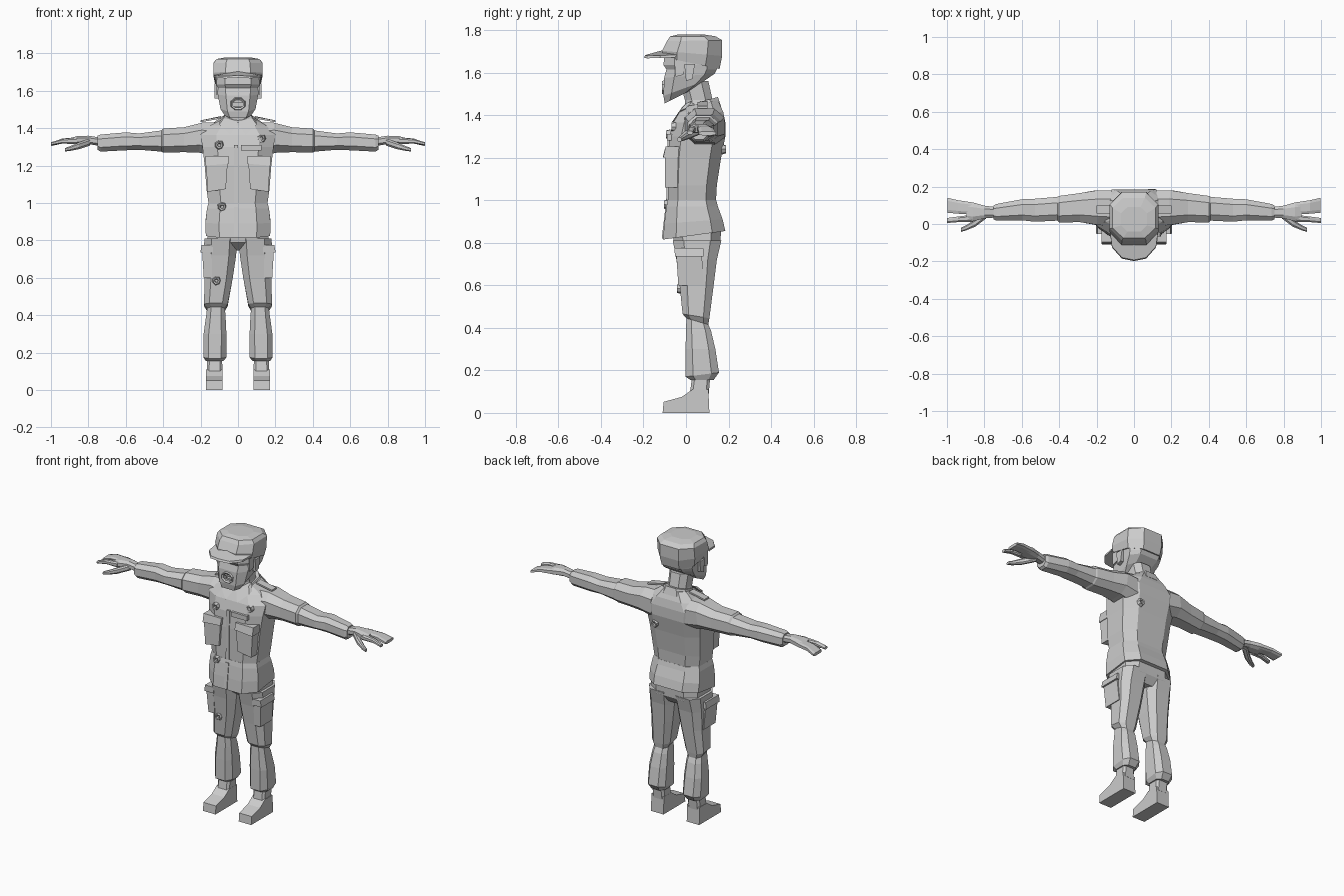
import bpy, bmesh, math
from mathutils import Vector, Matrix

grey = bpy.data.materials.new("plain grey")
grey.diffuse_color = (0.6, 0.6, 0.6, 1)


def finish(name, bm, mirror=False):
    bmesh.ops.recalc_face_normals(bm, faces=bm.faces)
    me = bpy.data.meshes.new(name)
    bm.to_mesh(me)
    bm.free()
    me.materials.append(grey)
    ob = bpy.data.objects.new(name, me)
    bpy.context.collection.objects.link(ob)
    if mirror:
        m = ob.modifiers.new("mirror", 'MIRROR')
        m.use_mirror_merge = False
    return ob


def loft(name, rows, axis='z', c=0.5, mirror=False):
    """Eight-sided tube; row = (t, a0, a1, b0, b1[, tilt along b or y])."""
    bm = bmesh.new()
    ring8 = [(1, -c), (1, c), (c, 1), (-c, 1), (-1, c), (-1, -c), (-c, -1), (c, -1)]
    rings = []
    for r in rows:
        t, a0, a1, b0, b1 = r[:5]
        tilt = r[5] if len(r) > 5 else 0
        ring = []
        for u, v in ring8:
            a = (a0 + a1) / 2 + u * (a1 - a0) / 2
            b = (b0 + b1) / 2 + v * (b1 - b0) / 2
            p = (a, b, t + tilt * v) if axis == 'z' else (t + tilt * v, a, b)
            ring.append(bm.verts.new(p))
        rings.append(ring)
    for lo, hi in zip(rings, rings[1:]):
        for i in range(8):
            j = (i + 1) % 8
            bm.faces.new((lo[i], lo[j], hi[j], hi[i]))
    bm.faces.new(rings[0][::-1])
    bm.faces.new(rings[-1])
    return finish(name, bm, mirror)


def slab(name, pts, depth, mirror=False):
    """Polygon extruded by a vector."""
    bm = bmesh.new()
    f = bm.faces.new([bm.verts.new(p) for p in pts])
    g = bmesh.ops.extrude_face_region(bm, geom=[f])
    bmesh.ops.translate(bm, vec=depth, verts=[v for v in g['geom'] if isinstance(v, bmesh.types.BMVert)])
    if f.is_valid and len(f.link_loops if hasattr(f, 'link_loops') else f.loops) and not any(
            len(e.link_faces) == 2 and f in e.link_faces for e in f.edges):
        pass
    elif not f.is_valid:
        bmesh.ops.holes_fill(bm, edges=[e for e in bm.edges if e.is_boundary])
    return finish(name, bm, mirror)


def box(name, x, y, z, mirror=False):
    pts = [(x[0], y[0], z[0]), (x[1], y[0], z[0]), (x[1], y[0], z[1]), (x[0], y[0], z[1])]
    return slab(name, pts, (0, y[1] - y[0], 0), mirror)


def rosette(name, x, y, z, face=-1, r=0.024):
    """Ragged ring around a small hollow."""
    bm = bmesh.new()
    levels = [(1.0, 0.012), (0.75, -0.008), (0.45, -0.006), (0.3, 0.006)]
    rings = [[bm.verts.new((x + r * k * math.cos(i * math.tau / 7) * (1 + 0.12 * (i % 2)), y - face * d,
                            z + r * k * math.sin(i * math.tau / 7) * (1 + 0.12 * (i % 2))))
              for i in range(7)] for k, d in levels]
    for a, b in zip(rings, rings[1:]):
        for i in range(7):
            bm.faces.new((a[i], a[(i + 1) % 7], b[(i + 1) % 7], b[i]))
    bm.faces.new(rings[-1])
    return finish(name, bm)


# Jacket body and skirt
loft("jacket", [
    (0.98, -0.155, 0.155, -0.085, 0.14), (1.07, -0.168, 0.168, -0.085, 0.145),
    (1.20, -0.178, 0.178, -0.085, 0.165), (1.30, -0.19, 0.19, -0.078, 0.185),
    (1.365, -0.2, 0.2, -0.06, 0.185), (1.415, -0.15, 0.15, -0.03, 0.175),
    (1.455, -0.085, 0.085, -0.005, 0.15, 0.015)], c=0.58)
loft("jacket_skirt", [
    (0.835, -0.172, 0.172, -0.108, 0.185, 0.02), (0.90, -0.174, 0.174, -0.102, 0.172, 0.01),
    (0.97, -0.166, 0.166, -0.092, 0.15), (1.00, -0.158, 0.158, -0.086, 0.142)], c=0.58)
slab("front_placket", [(-0.022, -0.093, 1.0), (0.0, -0.093, 1.0), (0.0, -0.086, 1.31), (-0.022, -0.086, 1.31)], (0, 0.02, 0))
slab("skirt_placket", [(-0.022, -0.114, 0.82), (0.0, -0.114, 0.82), (0.0, -0.095, 0.98), (-0.022, -0.095, 0.98)], (0, 0.02, 0))

# Chest pockets, flaps and name strip
slab("chest_pocket", [(0.065, -0.099, 1.075), (0.162, -0.099, 1.06), (0.172, -0.099, 1.22), (0.055, -0.099, 1.22)], (0, 0.075, 0), True)
slab("chest_pocket_flap", [(0.05, -0.107, 1.21), (0.175, -0.107, 1.20), (0.175, -0.096, 1.252), (0.05, -0.096, 1.252)], (0, 0.07, 0), True)
box("chest_strip", (0.015, 0.125), (-0.09, -0.06), (1.28, 1.31))

# Collar
slab("collar_flap", [(0.0, -0.02, 1.435), (0.04, -0.068, 1.365), (0.10, -0.03, 1.42), (0.075, 0.0, 1.455)], (0, 0.03, 0.012), True)
loft("collar_band", [(1.42, -0.095, 0.095, -0.01, 0.165, 0.02), (1.465, -0.072, 0.072, 0.0, 0.15, 0.02)])

# Sleeves, shoulder folds and cuffs
loft("sleeve", [
    (0.12, -0.01, 0.18, 1.25, 1.43), (0.20, -0.005, 0.18, 1.27, 1.43, -0.01), (0.29, 0.01, 0.165, 1.272, 1.405),
    (0.40, 0.008, 0.15, 1.27, 1.398), (0.41, 0.018, 0.145, 1.275, 1.388),
    (0.53, 0.012, 0.135, 1.285, 1.372), (0.60, 0.02, 0.132, 1.282, 1.378),
    (0.735, 0.018, 0.107, 1.275, 1.366), (0.75, 0.024, 0.1, 1.285, 1.36)], 'x', 0.5, True)
slab("shoulder_strap", [(0.09, 0.055, 1.452), (0.09, 0.1, 1.455), (0.20, 0.1, 1.432), (0.20, 0.055, 1.432)], (0, 0, 0.01), True)

# Hands: palm, grouped fingers, pointing finger and thumb
loft("palm", [
    (0.735, 0.035, 0.09, 1.305, 1.35), (0.80, 0.03, 0.098, 1.315, 1.36),
    (0.86, 0.015, 0.115, 1.315, 1.358), (0.895, 0.018, 0.12, 1.318, 1.348)], 'x', 0.5, True)
loft("fingers", [
    (0.86, 0.05, 0.115, 1.318, 1.352), (0.94, 0.055, 0.127, 1.318, 1.345),
    (0.998, 0.06, 0.14, 1.305, 1.323)], 'x', 0.6, True)
loft("index_finger", [
    (0.86, 0.012, 0.05, 1.315, 1.35), (0.94, 0.01, 0.04, 1.318, 1.343),
    (1.0, 0.005, 0.032, 1.308, 1.325)], 'x', 0.5, True)
loft("thumb", [
    (0.79, 0.03, 0.075, 1.308, 1.345), (0.85, -0.015, 0.025, 1.288, 1.325),
    (0.90, -0.035, -0.008, 1.278, 1.303), (0.925, -0.042, -0.02, 1.276, 1.294)], 'x', 0.5, True)

# Trousers
loft("trouser_seat", [
    (0.745, -0.05, 0.05, 0.0, 0.13), (0.79, -0.165, 0.165, -0.055, 0.162),
    (0.88, -0.16, 0.16, -0.07, 0.165)], c=0.6)
loft("trouser_leg", [
    (0.155, 0.078, 0.172, 0.02, 0.13), (0.18, 0.062, 0.185, -0.002, 0.155, 0.01),
    (0.30, 0.062, 0.184, -0.002, 0.138), (0.385, 0.066, 0.172, 0.0, 0.118),
    (0.43, 0.07, 0.165, 0.002, 0.105, -0.015), (0.455, 0.055, 0.182, -0.016, 0.11, -0.01),
    (0.60, 0.028, 0.178, -0.03, 0.13), (0.72, 0.01, 0.182, -0.045, 0.145),
    (0.81, 0.004, 0.18, -0.062, 0.166)], c=0.55, mirror=True)

# Cargo pockets on the outer thighs
slab("cargo_pocket", [(0.14, -0.036, 0.60), (0.183, -0.036, 0.60), (0.192, -0.046, 0.75), (0.14, -0.046, 0.75)], (0, 0.12, 0), True)
slab("cargo_pocket_flap", [(0.135, -0.052, 0.735), (0.202, -0.052, 0.735), (0.194, -0.054, 0.775), (0.135, -0.054, 0.775)], (0, 0.135, 0), True)

# Boots: side profile pushed across the foot, with a shaft
slab("boot", [(0.082, -0.11, 0), (0.082, 0.11, 0), (0.082, 0.105, 0.11), (0.082, 0.03, 0.11),
              (0.082, -0.02, 0.075), (0.082, -0.105, 0.052)], (0.088, 0, 0), True)
loft("boot_shaft", [(0.09, 0.082, 0.168, 0.018, 0.107), (0.18, 0.086, 0.164, 0.03, 0.115)], c=0.7, mirror=True)

# Neck and head
loft("neck", [(1.40, -0.08, 0.08, 0.0, 0.15), (1.47, -0.062, 0.062, -0.005, 0.125), (1.56, -0.065, 0.065, -0.03, 0.105)])
head = loft("head", [
    (1.485, -0.07, 0.07, -0.1, 0.02, 0.03), (1.525, -0.094, 0.094, -0.106, 0.085, 0.035),
    (1.585, -0.108, 0.108, -0.103, 0.135, 0.01), (1.615, -0.112, 0.112, -0.092, 0.145),
    (1.635, -0.115, 0.115, -0.106, 0.15), (1.70, -0.115, 0.115, -0.10, 0.155)], c=0.6)
cutter = box("mouth_cutter", (-0.03, 0.03), (-0.15, -0.07), (1.51, 1.55))
cutter.hide_render = True
cutter.hide_viewport = True
cut = head.modifiers.new("mouth", 'BOOLEAN')
cut.operation = 'DIFFERENCE'
cut.object = cutter
cut.solver = 'EXACT'
box("teeth", (-0.027, 0.027), (-0.098, -0.06), (1.535, 1.552))
box("tongue", (-0.02, 0.02), (-0.09, -0.06), (1.505, 1.518))

# Lips: ring framing the mouth
bm = bmesh.new()
lips = [[bm.verts.new((math.cos(a) * w, y, 1.53 + math.sin(a) * h)) for a in
         [math.tau * (i + 0.5) / 8 for i in range(8)]]
        for w, h, y in ((0.045, 0.038, -0.1), (0.039, 0.032, -0.113), (0.031, 0.022, -0.106))]
for a, b in zip(lips, lips[1:]):
    for i in range(8):
        bm.faces.new((a[i], a[(i + 1) % 8], b[(i + 1) % 8], b[i]))
finish("lips", bm)
slab("ear", [(0.10, 0.0, 1.56), (0.10, 0.03, 1.57), (0.10, 0.042, 1.64), (0.10, -0.008, 1.64)], (0.026, 0, 0), True)
slab("sideburn", [(0.10, -0.05, 1.58), (0.10, -0.012, 1.59), (0.10, -0.012, 1.67), (0.10, -0.055, 1.67)], (0.018, 0, 0), True)

# Cap with flat crown and visor
loft("cap", [
    (1.645, -0.122, 0.122, -0.11, 0.158, -0.028), (1.69, -0.132, 0.132, -0.112, 0.17, -0.012),
    (1.75, -0.13, 0.13, -0.09, 0.17, 0.002), (1.77, -0.115, 0.115, -0.075, 0.14),
    (1.778, -0.07, 0.07, -0.04, 0.09)], c=0.5)
slab("cap_visor", [(-0.128, -0.05, 1.672), (-0.118, -0.125, 1.668), (-0.065, -0.185, 1.667), (0.0, -0.198, 1.67),
                   (0.065, -0.185, 1.667), (0.118, -0.125, 1.668), (0.128, -0.05, 1.672), (0.0, -0.09, 1.70)], (0, 0.006, 0.012))

# Round damage marks on the clothes
for i, (x, y, z, d) in enumerate([(-0.1, -0.085, 1.31, -1), (0.125, -0.06, 1.345, -1), (-0.085, -0.096, 0.98, -1),
                                  (-0.115, -0.035, 0.585, -1), (0.095, 0.18, 1.24, 1)]):
    rosette("damage_mark_%d" % i, x, y, z, d)
